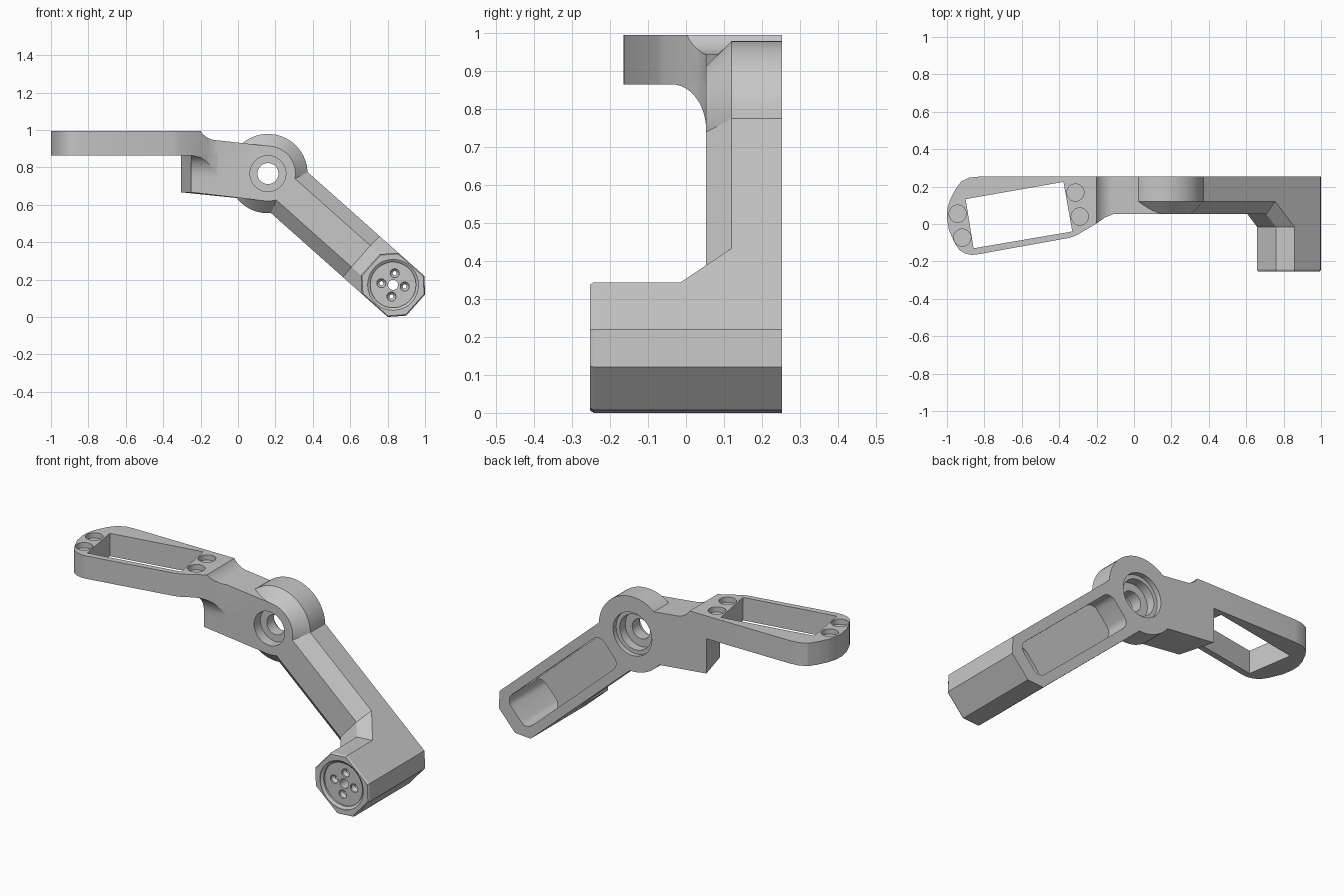
import bpy, bmesh, math
from mathutils import Vector

cube = bpy.data.objects.get("Cube")
if cube:
    bpy.data.objects.remove(cube, do_unlink=True)

grey = bpy.data.materials.new("light_grey")
grey.use_nodes = True
grey.diffuse_color = (0.57, 0.57, 0.57, 1)
grey.node_tree.nodes["Principled BSDF"].inputs["Base Color"].default_value = (0.57, 0.57, 0.57, 1)

PIVOT = Vector((0.16, 0, 0.767))
TIP = Vector((0.829, 0, 0.172))
ALONG = (TIP - PIVOT).normalized()
ACROSS = Vector((-ALONG.z, 0, ALONG.x))
REACH = (TIP - PIVOT).length
BACK, FACE, STEP = 0.253, 0.053, 0.12
HALF, FLAT = 0.147, 0.076


def loft(name, rings):
    """Closed solid through matching rings of points."""
    bm = bmesh.new()
    loops = [[bm.verts.new(p) for p in ring] for ring in rings]
    n = len(loops[0])
    for a, b in zip(loops, loops[1:]):
        for i in range(n):
            j = (i + 1) % n
            bm.faces.new((a[i], a[j], b[j], b[i]))
    bm.faces.new(loops[0])
    bm.faces.new(loops[-1])
    bmesh.ops.recalc_face_normals(bm, faces=bm.faces)
    mesh = bpy.data.meshes.new(name)
    bm.to_mesh(mesh)
    bm.free()
    mesh.materials.append(grey)
    ob = bpy.data.objects.new(name, mesh)
    bpy.context.collection.objects.link(ob)
    return ob


def tip(u, v, y):
    return TIP + ALONG * u + ACROSS * v + Vector((0, y, 0))


def turned(name, centre, steps, n=48):
    """Round solid about the y axis; steps are (radius, y)."""
    return loft(name, [[(centre.x + r * math.cos(2 * math.pi * i / n), y,
                         centre.z + r * math.sin(2 * math.pi * i / n))
                        for i in range(n)] for r, y in steps])


def plan(name, pts, z0, z1):
    return loft(name, [[(x, y, z) for x, y in pts] for z in (z0, z1)])


def octagon(y, shift=0, scale=1):
    a, b, c, d = 0.162, FLAT, 0.093, HALF
    pts = [(a, b), (c, d), (-c, d), (-a, b), (-a, -b), (-c, -d), (c, -d), (a, -b)]
    return [tip(u * scale + shift, v * scale, y) for u, v in pts]


def rounded_pocket(name, u0, u1, half, r, y0, y1):
    pts = []
    for k, (cu, cv) in enumerate([(u1 - r, half - r), (u0 + r, half - r),
                                  (u0 + r, r - half), (u1 - r, r - half)]):
        for i in range(7):
            a = math.pi / 2 * (k + i / 6)
            pts.append((cu + r * math.cos(a), cv + r * math.sin(a)))
    return loft(name, [[tip(u, v, y) for u, v in pts] for y in (y0, y1)])


def combine(target, other, operation):
    mod = target.modifiers.new(operation.title(), 'BOOLEAN')
    mod.operation, mod.object, mod.solver = operation, other, 'EXACT'
    bpy.context.view_layer.objects.active = target
    bpy.ops.object.modifier_apply(modifier=mod.name)
    bpy.data.objects.remove(other, do_unlink=True)


# Pivot hub with a coned front
arm = turned("bracket_arm", PIVOT, [(HALF, FACE), (0.212, STEP), (0.212, BACK)], 64)

# Sloping arm with a chamfered front
section = [(-HALF, BACK), (-HALF, STEP), (-FLAT, FACE), (FLAT, FACE), (HALF, STEP), (HALF, BACK)]
beam = loft("beam", [[tip(u, v, y) for v, y in section] for u in (-REACH, 0)])

# Eight-sided boss and its sloped root
boss = loft("boss", [octagon(-0.253, scale=0.965), octagon(-0.243), octagon(BACK)])
root = loft("boss_root", [octagon(-0.015), octagon(STEP, -0.135)])


# Plate joining the hub to the holder, with a slanted outer end
def plate_ring(y, x):
    return [(px, y, pz) for px, pz in [(x, 0.667), (0.145, 0.621), (0.174, 0.913),
                                       (-0.11, 0.945), (x, 0.945)]]


plate = loft("joining_plate", [plate_ring(FACE, -0.25), plate_ring(BACK, -0.305)])

# Flat holder frame
outline = [(-0.11, BACK), (-0.83, BACK), (-0.88, 0.248), (-0.925, 0.227), (-0.955, 0.185),
           (-0.985, 0.125), (-0.998, 0.08), (-1, 0.03), (-0.99, -0.03), (-0.96, -0.1),
           (-0.935, -0.138), (-0.905, -0.157), (-0.87, -0.165), (-0.84, -0.163), (-0.35, -0.075),
           (-0.31, -0.062), (-0.2, 0.003), (-0.155, 0.035), (-0.11, FACE)]
frame = plan("holder_frame", outline, 0.865, 0.995)

# Hollow fillet below the frame, trimmed to the frame outline
arc = [math.pi / 2 * i / 12 for i in range(13)]
hollow = [(FACE - 0.09 + 0.09 * math.sin(a), 0.745 + 0.12 * math.cos(a)) for a in arc]
hollow += [(0.09, 0.745), (0.09, 0.89), (FACE - 0.09, 0.89)]
fillet = loft("frame_fillet", [[(x, y, z) for y, z in hollow] for x in (-0.25, -0.1)])
combine(fillet, plan("fillet_trim", outline, 0.7, 0.88), 'INTERSECT')

for part in (beam, boss, root, plate, frame, fillet):
    combine(arm, part, 'UNION')

# Cutters: frame top sweep, window and screw seats
cuts = [turned("top_sweep", Vector((-0.11, 0, 1.051)), [(0.106, -0.4), (0.106, 0.4)], 64),
        plan("window", [(-0.9, 0.133), (-0.377, 0.225), (-0.33, -0.04), (-0.858, -0.13)], 0.8, 1.1)]
for x, y in [(-0.943, 0.055), (-0.918, -0.073), (-0.313, 0.168), (-0.29, 0.04)]:
    circle = [(x + 0.046 * math.cos(i * math.pi / 16), y + 0.046 * math.sin(i * math.pi / 16))
              for i in range(32)]
    cuts.append(plan("screw_seat", circle, 0.965, 1.05))

# Cutters: stepped bore through the hub
cuts += [turned("hub_bore", PIVOT, [(0.056, 0), (0.056, 0.4)]),
         turned("front_seat", PIVOT, [(0.096, 0), (0.096, 0.11)]),
         turned("back_seat", PIVOT, [(0.1, 0.175), (0.1, 0.3)]),
         turned("back_step", PIVOT, [(0.122, 0.225), (0.122, 0.3)])]

# Cutters: long back pocket, deep boss pocket
cuts += [rounded_pocket("long_pocket", -0.7, 0.085, 0.095, 0.05, 0.12, 0.3),
         rounded_pocket("deep_pocket", -0.085, 0.085, 0.095, 0.05, -0.17, 0.2)]

# Cutters: round boss recess with drilled holes
cuts += [turned("boss_recess", TIP, [(0.136, -0.27), (0.136, -0.25), (0.122, -0.24), (0.122, -0.23)]),
         turned("boss_hole", TIP, [(0.027, -0.3), (0.027, -0.1)], 32)]
for k in range(4):
    a = math.radians(82 + 90 * k)
    spot = TIP + Vector((math.cos(a), 0, math.sin(a))) * 0.063
    cuts.append(turned("drilled_hole", spot, [(0.024, -0.3), (0.024, -0.22), (0.011, -0.205),
                                              (0.011, -0.1)], 24))

for cutter in cuts:
    cutter.hide_render = True
    combine(arm, cutter, 'DIFFERENCE')

# Smooth curves, crisp edges
bpy.ops.object.select_all(action='DESELECT')
arm.select_set(True)
bpy.context.view_layer.objects.active = arm
bpy.ops.object.shade_smooth_by_angle(angle=math.radians(25))
